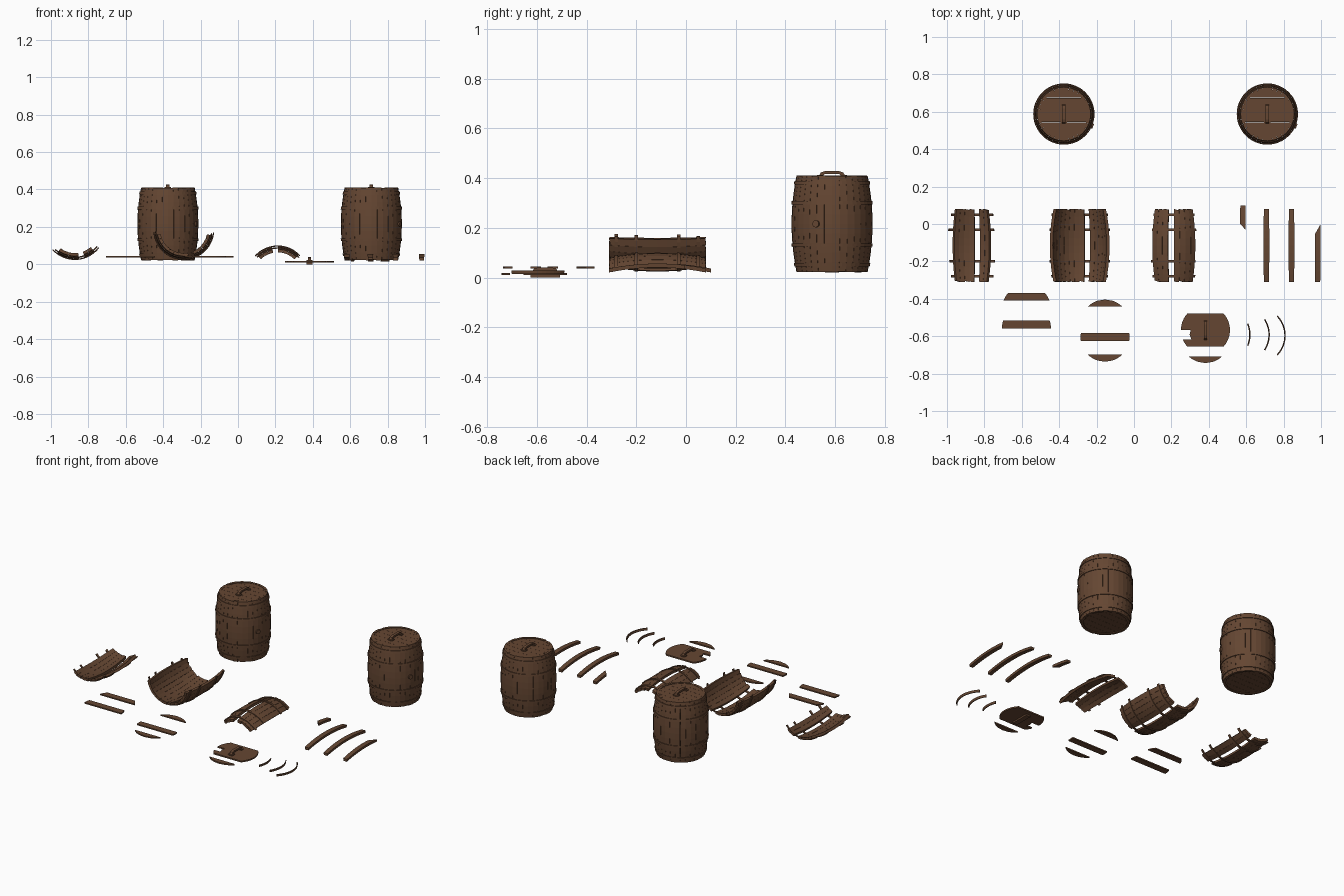
import bpy, bmesh, math, random

if "Cube" in bpy.data.objects:
    bpy.data.objects.remove(bpy.data.objects["Cube"])

random.seed(4)
wood = bpy.data.materials.new("dark_brown_wood")
wood.diffuse_color = (0.13, 0.062, 0.032, 1)
wood.use_nodes = True
wood.node_tree.nodes["Principled BSDF"].inputs["Base Color"].default_value = wood.diffuse_color

HALF = 0.195                       # half the stave length
STEP = 11.25                       # degrees covered by one stave
HOOPS = (-0.165, -0.085, 0.085, 0.165)
LID_R = 0.131


def radius(t):
    return 0.143 + 0.020 * (1 - (t / HALF) ** 2)


def finish(bm, name, loc):
    bmesh.ops.recalc_face_normals(bm, faces=bm.faces)
    me = bpy.data.meshes.new(name)
    bm.to_mesh(me)
    bm.free()
    me.materials.append(wood)
    ob = bpy.data.objects.new(name, me)
    ob.location = loc
    bpy.context.collection.objects.link(ob)
    return ob


# ways of laying the barrel's axis: standing, lying as a cup, lying as an arch
def standing(r, a, t):
    return (r * math.cos(a), r * math.sin(a), t)


def cup(r, a, t):
    return (r * math.sin(a), t, -r * math.cos(a))


def arch(r, a, t):
    return (r * math.sin(a), t, r * math.cos(a))


def shell(bm, lay, a0, a1, lo, hi, out, thick, nt, na):
    """Curved solid between two angles; lo/hi give the ends at each side edge."""
    rows = []
    for i in range(na + 1):
        u = i / na
        a = math.radians(a0 + (a1 - a0) * u)
        t0 = lo[0] + (lo[1] - lo[0]) * u
        t1 = hi[0] + (hi[1] - hi[0]) * u
        ts = [t0 + (t1 - t0) * j / nt for j in range(nt + 1)]
        ring = [(radius(t) + out, t) for t in ts]
        ring += [(radius(t) + out - thick, t) for t in reversed(ts)]
        rows.append([bm.verts.new(lay(r, a, t)) for r, t in ring])
    n = len(rows[0])
    for p, q in zip(rows, rows[1:]):
        for j in range(n):
            bm.faces.new((p[j], p[(j + 1) % n], q[(j + 1) % n], q[j]))
    for row in (rows[0], rows[-1]):
        for j in range(nt):
            bm.faces.new((row[j], row[j + 1], row[n - 2 - j], row[n - 1 - j]))


def stave(bm, lay, a, lo=(-HALF, -HALF), hi=(HALF, HALF)):
    shell(bm, lay, a + 0.15, a + STEP - 0.15, lo, hi, 0, 0.016, 10, 1)


def hoop(bm, lay, a0, a1, t, na):
    shell(bm, lay, a0, a1, (t - 0.007,) * 2, (t + 0.007,) * 2, 0.004, 0.005, 1, na)


def prism(bm, pts, axis, lo, hi):
    """Extrude an outline along x (axis 0) or z (axis 2)."""
    def place(p, h):
        return (h, p[0], p[1]) if axis == 0 else (p[0], p[1], h)
    a = [bm.verts.new(place(p, lo)) for p in pts]
    b = [bm.verts.new(place(p, hi)) for p in pts]
    bm.faces.new(a)
    bm.faces.new(b)
    for i in range(len(pts)):
        j = (i + 1) % len(pts)
        bm.faces.new((a[i], a[j], b[j], b[i]))


def lid_plank(bm, y0, y1, z, thick, left_cut=None):
    """Strip of a round lid between two y values."""
    ys = [y0 + (y1 - y0) * i / 6 for i in range(7)]
    half = [math.sqrt(max(LID_R ** 2 - y * y, 1e-5)) for y in ys]
    right = list(zip(half, ys))
    if left_cut is None:
        left = [(-w, y) for w, y in reversed(right)]
    else:
        left = [(left_cut + 0.006, y1), (left_cut, (y0 + y1) / 2), (left_cut + 0.01, y0)]
    prism(bm, right + left, 2, z, z + thick)


def handle(bm, z):
    """Low arched grip on two foot plates, running along y."""
    pts = [(-0.055, 0), (-0.045, 0.016), (-0.03, 0.021), (0.03, 0.021), (0.045, 0.016),
           (0.055, 0), (0.038, 0), (0.03, 0.010), (-0.03, 0.010), (-0.038, 0)]
    prism(bm, [(y, z + h) for y, h in pts], 0, -0.009, 0.009)
    for s in (-1, 1):
        foot = [(-0.017, s * 0.034), (0.017, s * 0.034), (0.017, s * 0.055),
                (0.008, s * 0.061), (-0.008, s * 0.061), (-0.017, s * 0.055)]
        prism(bm, foot, 2, z, z + 0.005)


PW = 2 * LID_R / 6                 # lid plank width


def whole_lid(bm, z):
    for i in range(6):
        y = -LID_R + i * PW
        lid_plank(bm, y + 0.0004, y + PW - 0.0004, z, 0.01)


# two whole barrels
for n, x in enumerate((-0.375, 0.713), 1):
    loc = (x, 0.588, 0.216)
    bm = bmesh.new()
    for k in range(32):
        e = random.uniform(0, 0.003)
        stave(bm, standing, k * STEP, (-HALF + e,) * 2, (HALF - e,) * 2)
    finish(bm, f"barrel_{n}_staves", loc)
    bm = bmesh.new()
    for t in HOOPS:
        hoop(bm, standing, 0, 359.9, t, 48)
    finish(bm, f"barrel_{n}_hoops", loc)
    bm = bmesh.new()
    whole_lid(bm, 0.181)
    handle(bm, 0.191)
    finish(bm, f"barrel_{n}_lid", loc)
    bm = bmesh.new()
    whole_lid(bm, -0.188)
    finish(bm, f"barrel_{n}_base", loc)
    a = math.radians(-23)          # bung on the side
    bpy.ops.mesh.primitive_cylinder_add(
        vertices=16, radius=0.014, depth=0.02, rotation=(0, math.pi / 2, a),
        location=(x + 0.160 * math.cos(a), 0.588 + 0.160 * math.sin(a), 0.216))
    bung = bpy.context.object
    bung.name = f"barrel_{n}_bung"
    bung.data.materials.append(wood)

# broken wall pieces: name, lay, location, first angle, stave count, missing stave, overhang
pieces = [("left_wall_piece", cup, (-0.872, -0.115, 0.187), -37.0, 7, 4, 10),
          ("half_barrel_piece", cup, (-0.29, -0.115, 0.187), -79.5, 14, 8, 5),
          ("arched_wall_piece", arch, (0.212, -0.115, -0.063), -44.5, 8, 3, 3)]
for name, lay, loc, first, count, gap, over in pieces:
    bm = bmesh.new()
    for k in range(count):
        if k != gap:
            e = [random.uniform(0, 0.008) for _ in range(2)]
            stave(bm, lay, first + k * STEP, (-HALF + e[0], -HALF), (HALF, HALF - e[1]))
    finish(bm, name + "_staves", loc)
    bm = bmesh.new()
    for t in HOOPS:
        hoop(bm, lay, first - over + random.uniform(-1, 3),
             first + count * STEP + over + random.uniform(-3, 1), t, 20)
    finish(bm, name + "_hoops", loc)

# loose single staves, two of them snapped
loose = [("loose_stave_1", 0.708, -0.115, (-HALF, -HALF), (HALF, HALF)),
         ("loose_stave_2", 0.842, -0.115, (-HALF, -HALF), (HALF, HALF)),
         ("snapped_stave_long", 0.982, -0.115, (-HALF, -HALF), (0.06, 0.11)),
         ("snapped_stave_short", 0.582, -0.095, (0.095, 0.065), (HALF, HALF))]
for name, x, y, lo, hi in loose:
    bm = bmesh.new()
    stave(bm, arch, -STEP / 2, lo, hi)
    finish(bm, name, (x, y, -0.106))

# loose lid planks: x, lid centre y, strip ends
planks = [(-0.575, -0.455, 0.045, 0.086), (-0.575, -0.558, 0, 0.043),
          (-0.155, -0.535, 0.094, LID_R), (-0.155, -0.605, -0.021, 0.021),
          (-0.155, -0.605, -LID_R, -0.094)]
for n, (x, y, y0, y1) in enumerate(planks, 1):
    bm = bmesh.new()
    lid_plank(bm, y0, y1, 0, 0.008)
    finish(bm, f"loose_lid_plank_{n}", (x, y, 0.036))

# broken lid with a bitten left edge, its handle and one loose end plank
bm = bmesh.new()
lid_plank(bm, 0, 0.0875, 0.010, 0.009)
lid_plank(bm, -0.050, 0, 0.010, 0.009, left_cut=-0.085)
lid_plank(bm, -0.0875, -0.050, 0.010, 0.009)
handle(bm, 0.019)
prism(bm, [(-0.016, -0.06), (0.016, -0.06), (0.016, 0.06), (-0.016, 0.06)], 2, 0, 0.010)
finish(bm, "broken_lid", (0.382, -0.567, 0))
bm = bmesh.new()
lid_plank(bm, -LID_R, -0.096, 0.010, 0.009)
finish(bm, "broken_lid_end_plank", (0.382, -0.612, 0))

# loose hoop pieces lying flat: outermost x, centre y, half angle
for n, (x, y, half) in enumerate(((0.622, -0.592, 23), (0.725, -0.592, 33), (0.81, -0.596, 44)), 1):
    bm = bmesh.new()
    hoop(bm, standing, -half, half, HOOPS[0], 14)
    finish(bm, f"loose_hoop_{n}", (x - radius(HOOPS[0]) - 0.004, y, 0.021 - HOOPS[0]))
